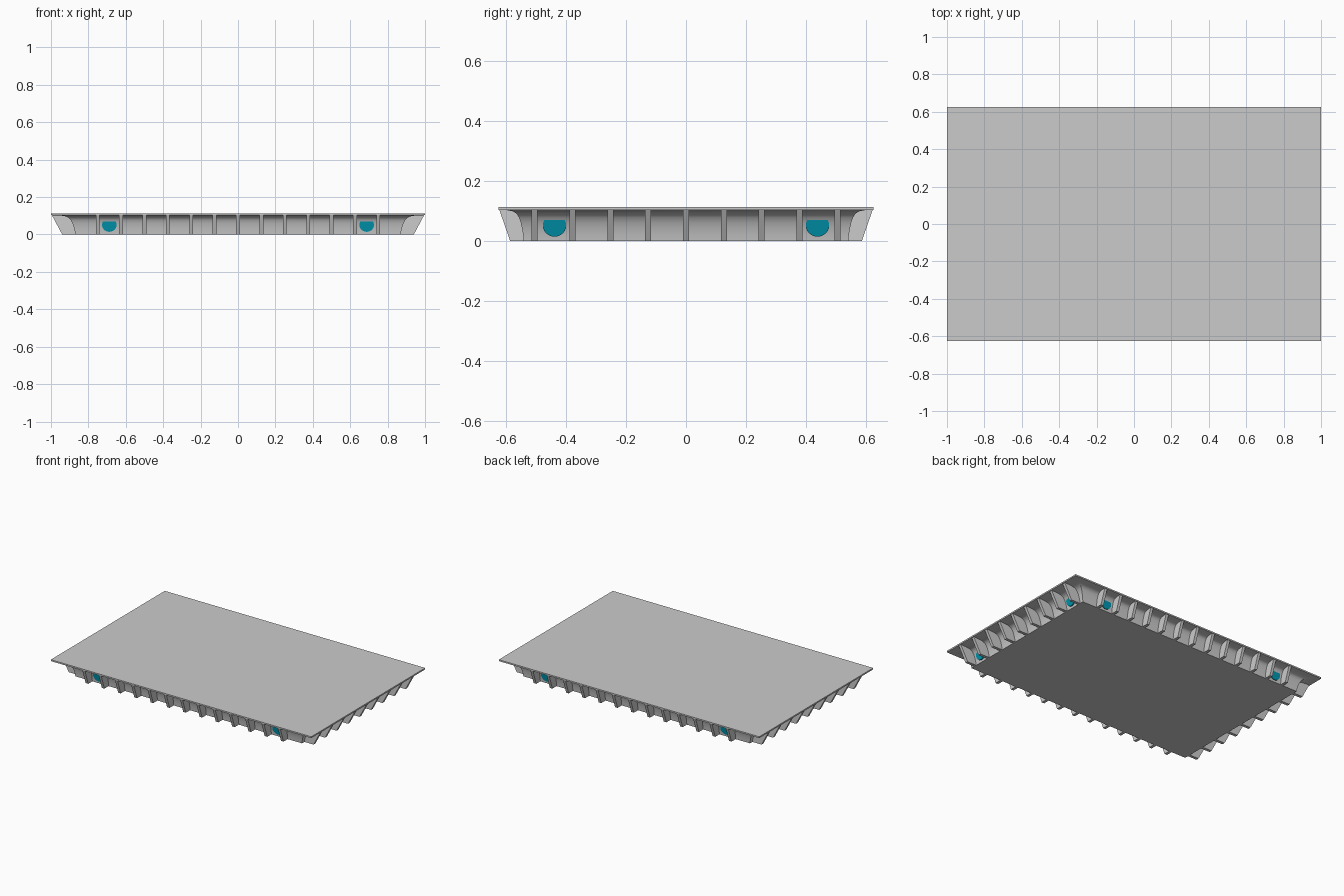
import bpy, bmesh, math
from mathutils import Vector

if "Cube" in bpy.data.objects:
    bpy.data.objects.remove(bpy.data.objects["Cube"])

HX, HY, ZR, ZT = 1.0, 0.625, 0.103, 0.113
KY = 0.65  # the long sides have shallower insets than the ends

teal = bpy.data.materials.new("teal")
teal.diffuse_color = (0.0, 0.3, 0.42, 1)
teal.use_nodes = True
teal.node_tree.nodes["Principled BSDF"].inputs["Base Color"].default_value = teal.diffuse_color


def finish(name, bm, mat=None):
    bmesh.ops.recalc_face_normals(bm, faces=bm.faces)
    me = bpy.data.meshes.new(name)
    bm.to_mesh(me)
    bm.free()
    ob = bpy.data.objects.new(name, me)
    bpy.context.collection.objects.link(ob)
    if mat:
        me.materials.append(mat)
    return ob


def lofted(name, profile):
    """Stack of rectangles; profile is (inset, z)."""
    bm = bmesh.new()
    rings = []
    for d, z in profile:
        x, y = HX - d, HY - d * KY
        rings.append([bm.verts.new(p) for p in
                      ((-x, -y, z), (x, -y, z), (x, y, z), (-x, y, z))])
    for a, b in zip(rings, rings[1:]):
        for i in range(4):
            j = (i + 1) % 4
            bm.faces.new((a[i], a[j], b[j], b[i]))
    bm.faces.new(rings[0])
    bm.faces.new(rings[-1])
    return finish(name, bm)


# Top plate
lofted("top_plate", [(0, ZR), (0, ZT)])

# Body with coved walls flaring out to the rim
cove = [(0.13, 0), (0.127, 0.02), (0.122, 0.04), (0.115, 0.06), (0.106, 0.077),
        (0.094, 0.09), (0.075, 0.098), (0.045, 0.102), (0.0, ZR)]
body = lofted("body", cove)
bpy.context.view_layer.objects.active = body
body.select_set(True)
bpy.ops.object.shade_smooth_by_angle(angle=math.radians(35))

# Ribs: slanted fins under the rim
def ribs(name, count, spacing, place, k):
    bm = bmesh.new()
    section = [(0.005, ZR), (0.06, 0), (0.15, 0), (0.15, ZR)]
    for side in (-1, 1):
        for i in range(count):
            t = (i - (count - 1) / 2) * spacing
            a, b = [[bm.verts.new(place(t + w, d * k, z, side)) for d, z in section]
                    for w in (-0.01, 0.01)]
            bm.faces.new(a)
            bm.faces.new(b)
            for n in range(4):
                m = (n + 1) % 4
                bm.faces.new((a[n], a[m], b[m], b[n]))
    return finish(name, bm)


def on_long(t, d, z, s):
    return (t, s * (HY - d), z)


def on_end(t, d, z, s):
    return (s * (HX - d), t, z)


ribs("long_side_ribs", 13, 0.125, on_long, KY)
ribs("end_ribs", 9, 0.126, on_end, 1)

# Round teal pads set into the bays near the corners
def pads(name, place, t0, k):
    bm = bmesh.new()
    n = 24
    for side in (-1, 1):
        for t in (-t0, t0):
            rings = []
            for back in (0, 0.03):
                ring = []
                for i in range(n):
                    a = 2 * math.pi * i / n
                    dz = 0.037 * math.sin(a)
                    d = (0.114 - 0.2 * dz) * k + back
                    ring.append(bm.verts.new(
                        place(t + 0.039 * math.cos(a), d, 0.051 + dz, side)))
                rings.append(ring)
            for i in range(n):
                j = (i + 1) % n
                bm.faces.new((rings[0][i], rings[0][j], rings[1][j], rings[1][i]))
            for ring in rings:
                bm.faces.new(ring)
    return finish(name, bm, teal)


pads("long_side_pads", on_long, 0.688, KY)
pads("end_pads", on_end, 0.438, 1)
